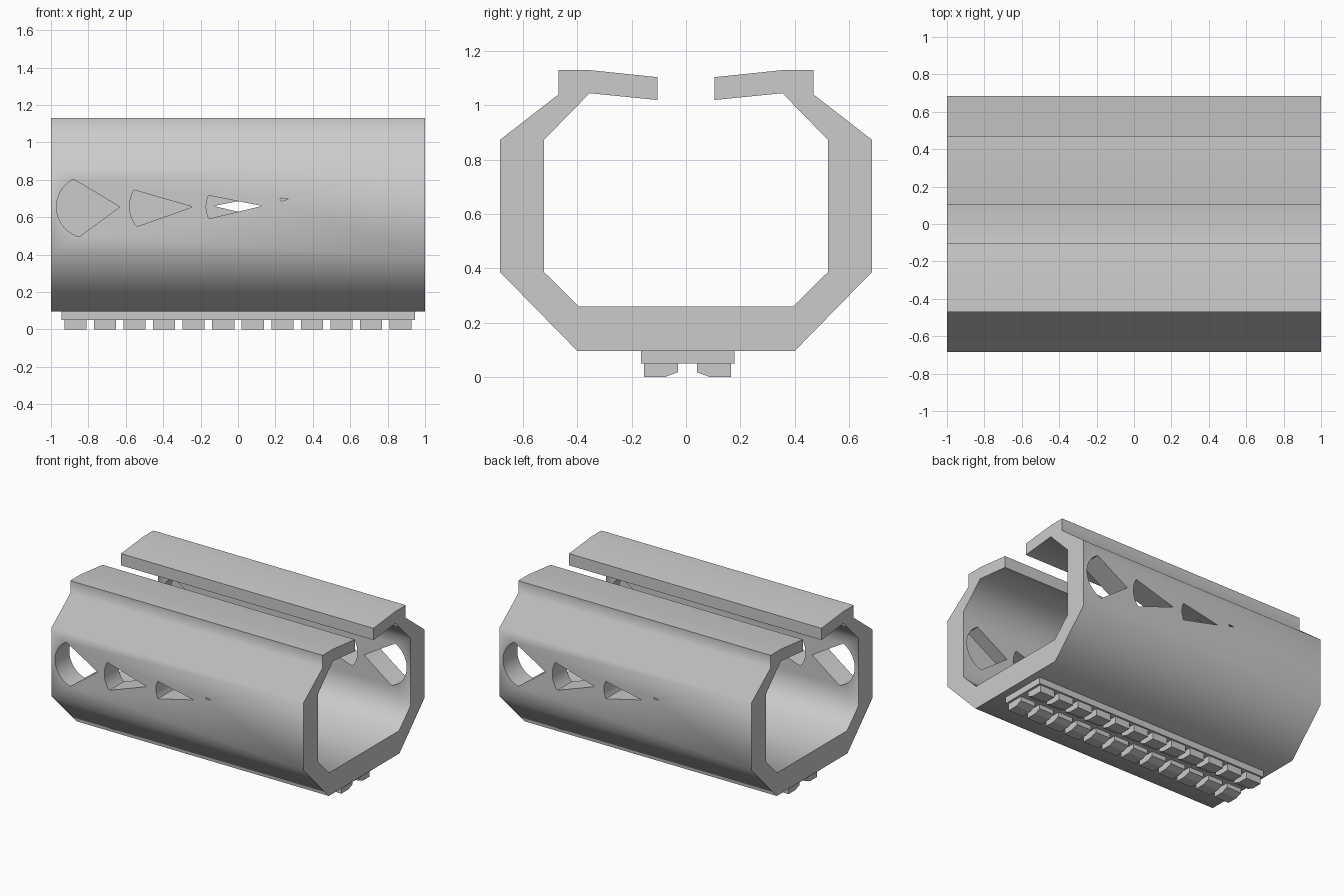
import bpy, bmesh, math
from mathutils import Vector

if "Cube" in bpy.data.objects:
    bpy.data.objects.remove(bpy.data.objects["Cube"])


def new_object(name, bm):
    bmesh.ops.recalc_face_normals(bm, faces=bm.faces[:])
    mesh = bpy.data.meshes.new(name)
    bm.to_mesh(mesh)
    bm.free()
    obj = bpy.data.objects.new(name, mesh)
    bpy.context.collection.objects.link(obj)
    return obj


def add_prism(bm, points, offset):
    """Extrude a closed loop of 3D points along an offset vector."""
    face = bm.faces.new([bm.verts.new(p) for p in points])
    ext = bmesh.ops.extrude_face_region(bm, geom=[face], use_keep_orig=True)
    moved = [g for g in ext["geom"] if isinstance(g, bmesh.types.BMVert)]
    bmesh.ops.translate(bm, verts=moved, vec=offset)


def along_x(bm, profile, x0, x1):
    add_prism(bm, [(x0, y, z) for y, z in profile], Vector((x1 - x0, 0, 0)))


def teardrop(top, bottom, sag, tip, steps=20):
    """Outline in x-z: a circular arc bulging to -x, closed to a pointed tip."""
    a, b = Vector(top), Vector(bottom)
    half = (b - a).length / 2
    r = (half * half + sag * sag) / (2 * sag)
    d = (b - a).normalized()
    out = Vector((d.y, -d.x))
    if out.x > 0:
        out = -out
    centre = (a + b) / 2 + out * (sag - r)
    span = math.asin(min(1, half / r))
    pts = []
    for i in range(steps + 1):
        t = -span + 2 * span * i / steps
        pts.append(centre + out * r * math.cos(t) + d * r * math.sin(t))
    return pts + [Vector(tip)]


# Handguard shell: slotted octagonal tube
outer = [(0.105, 1.02), (0.105, 1.104), (0.355, 1.13), (0.47, 1.13),
         (0.47, 1.04), (0.685, 0.873), (0.685, 0.387), (0.40, 0.096)]
inner = [(0.355, 1.045), (0.523, 0.873), (0.523, 0.387), (0.395, 0.26)]
half_loop = outer
profile = (outer + [(-y, z) for y, z in reversed(outer)]
           + [(-y, z) for y, z in inner] + [(y, z) for y, z in reversed(inner)])
bm = bmesh.new()
along_x(bm, profile, -1, 1)
shell = new_object("shell", bm)

# Shrinking vent holes: through the near wall, blind pocket in the far wall
vents = [((-0.88, 0.803), (-0.85, 0.495), 0.105, (-0.632, 0.655)),
         ((-0.555, 0.745), (-0.54, 0.55), 0.032, (-0.243, 0.655)),
         ((-0.157, 0.716), (-0.155, 0.592), 0.014, (0.13, 0.66)),
         ((0.228, 0.702), (0.232, 0.686), 0.004, (0.268, 0.696))]
for side in (-1, 1):
    bm = bmesh.new()
    for vent in vents:
        add_prism(bm, [(-side * p.x, side * 0.8, p.y) for p in teardrop(*vent)],
                  Vector((0, -side * 1.42, 0)))
    cutter = new_object("vent_cutter", bm)
    cutter.hide_render = True
    mod = shell.modifiers.new("vents", "BOOLEAN")
    mod.operation = "DIFFERENCE"
    mod.solver = "EXACT"
    mod.object = cutter
    bpy.context.view_layer.objects.active = shell
    bpy.ops.object.modifier_apply(modifier=mod.name)
    bpy.data.objects.remove(cutter)

bpy.ops.object.select_all(action="DESELECT")
shell.select_set(True)
bpy.context.view_layer.objects.active = shell
bpy.ops.object.shade_smooth_by_angle(angle=math.radians(60))

# Accessory rail base under the shell
bm = bmesh.new()
along_x(bm, [(-0.165, 0.05), (0.178, 0.05), (0.178, 0.098), (-0.165, 0.098)],
        -0.945, 0.945)
new_object("rail_base", bm)

# Two rows of rail teeth with a chamfered inner edge
pitch, gap, count = 0.158, 0.04, 12
tooth = [(0.035, 0.052), (0.035, 0.018), (0.083, 0), (0.16, 0), (0.16, 0.052)]
bm = bmesh.new()
for side in (-1, 1):
    for i in range(count):
        x = (i - (count - 1) / 2) * pitch
        w = (pitch - gap) / 2
        along_x(bm, [(side * y + 0.005, z) for y, z in tooth], x - w, x + w)
new_object("rail_teeth", bm)
